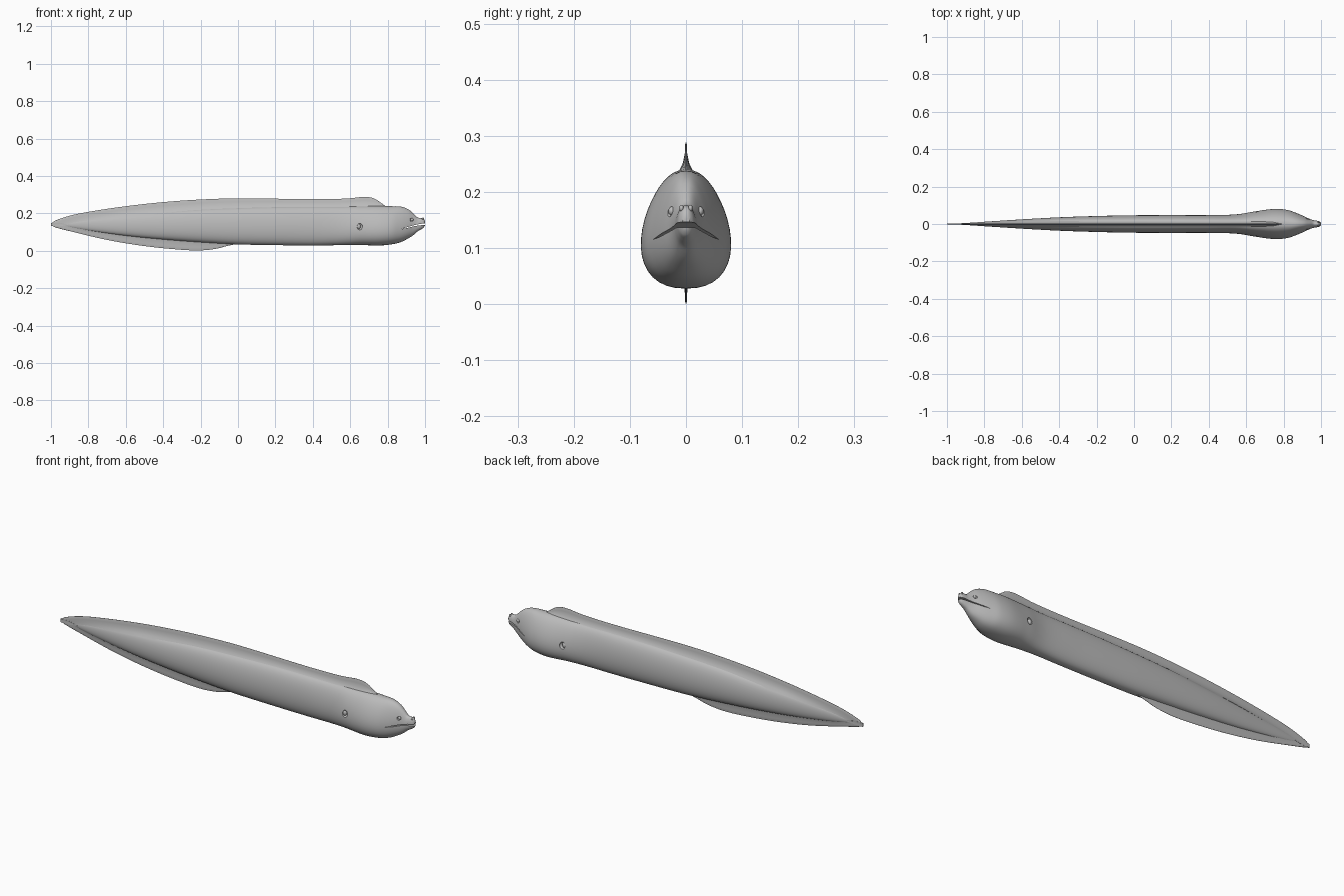
import bpy, bmesh, math
from mathutils import Vector

if "Cube" in bpy.data.objects:
    bpy.data.objects.remove(bpy.data.objects["Cube"])

skin = bpy.data.materials.new("grey_skin")
skin.diffuse_color = (0.5, 0.5, 0.5, 1)
skin.use_nodes = True
skin.node_tree.nodes["Principled BSDF"].inputs["Base Color"].default_value = skin.diffuse_color

# Body stations: x, belly height, back height, half width
BODY = [(-.95, .137, .143, .001), (-.9, .126, .152, .005), (-.8, .108, .168, .012),
        (-.6, .08, .19, .025), (-.4, .06, .208, .036), (-.2, .045, .223, .043),
        (0, .034, .231, .047), (.2, .03, .236, .048), (.4, .028, .237, .048),
        (.55, .03, .237, .052), (.65, .031, .239, .068), (.75, .028, .24, .08),
        (.82, .034, .238, .075), (.87, .046, .236, .058), (.91, .066, .222, .041),
        (.937, .083, .2, .028), (.96, .103, .178, .021), (.98, .115, .176, .017),
        (.993, .124, .171, .013), (1.0, .136, .158, .006)]
# Fin edges: x, height
DORSAL = [(-1, .145), (-.98, .16), (-.9, .187), (-.8, .208), (-.6, .238), (-.4, .26),
          (-.2, .274), (0, .28), (.4, .276), (.58, .279), (.68, .288), (.73, .279),
          (.77, .252), (.8, .232)]
VENTRAL = [(-1, .137), (-.98, .126), (-.9, .105), (-.7, .058), (-.5, .025), (-.3, .005),
           (-.2, .002), (-.12, .01), (-.06, .025), (0, .038)]


def sample(table, x):
    """Smooth interpolation of a station table along x."""
    x = min(max(x, table[0][0]), table[-1][0])
    i = 0
    while i < len(table) - 2 and x > table[i + 1][0]:
        i += 1

    def slope(j, c):
        a, b = table[max(j - 1, 0)], table[min(j + 1, len(table) - 1)]
        return (b[c] - a[c]) / (b[0] - a[0])
    p, q = table[i], table[i + 1]
    h = q[0] - p[0]
    t = (x - p[0]) / h
    return [(2*t**3 - 3*t*t + 1) * p[c] + (t**3 - 2*t*t + t) * h * slope(i, c)
            + (3*t*t - 2*t**3) * q[c] + (t**3 - t*t) * h * slope(i + 1, c)
            for c in range(1, len(p))]


def spread(a, b, n):
    return [a + (b - a) * i / n for i in range(n + 1)]


def finish(name, bm):
    bmesh.ops.recalc_face_normals(bm, faces=bm.faces)
    mesh = bpy.data.meshes.new(name)
    bm.to_mesh(mesh)
    bm.free()
    ob = bpy.data.objects.new(name, mesh)
    bpy.context.collection.objects.link(ob)
    mesh.materials.append(skin)
    return ob


def smooth(ob, angle=40):
    bpy.ops.object.select_all(action='DESELECT')
    ob.select_set(True)
    bpy.context.view_layer.objects.active = ob
    bpy.ops.object.shade_smooth_by_angle(angle=math.radians(angle))


def loft(name, rings):
    bm = bmesh.new()
    loops = [[bm.verts.new(p) for p in ring] for ring in rings]
    n = len(loops[0])
    for a, b in zip(loops, loops[1:]):
        for i in range(n):
            bm.faces.new((a[i], a[(i + 1) % n], b[(i + 1) % n], b[i]))
    bm.faces.new(loops[0])
    bm.faces.new(loops[-1])
    return finish(name, bm)


def ellipsoid(name, centre, radii):
    bm = bmesh.new()
    bmesh.ops.create_uvsphere(bm, u_segments=20, v_segments=12, radius=1)
    bmesh.ops.scale(bm, vec=Vector(radii), verts=bm.verts)
    bmesh.ops.translate(bm, vec=Vector(centre), verts=bm.verts)
    return finish(name, bm)


def body_ring(x, n=40):
    zb, zt, w = sample(BODY, x)
    pear = .06 + .19 * min(max((x - .4) / .3, 0), 1) * min(max((1 - x) / .1, 0), 1)
    ring = []
    for i in range(n):
        t = 2 * math.pi * i / n
        s, c = math.sin(t), math.cos(t)
        y = w * math.copysign(abs(s) ** .85, s) * (1 - pear * c) / (1 + .12 * pear)
        ring.append((x, y, (zb + zt) / 2 + (zt - zb) / 2 * c))
    return ring


# Body with a pear-shaped head
xs = spread(-.95, .6, 50) + spread(.6, .95, 35)[1:] + spread(.95, 1, 14)[1:]
body = loft("body", [body_ring(x) for x in xs])

# Mouth slit
slit = [(.868, .115), (.9, .125), (.94, .136), (.97, .143), (1.02, .149),
        (1.02, .138), (.97, .136), (.94, .131), (.9, .1205)]
cutters = [loft("mouth_cutter", [[(x, y, z) for x, z in slit] for y in (-.1, .1)])]

# Gill openings and eye sockets
for s in (-1, 1):
    cutters.append(ellipsoid("gill_cutter", (.65, s * .072, .13), (.016, .016, .019)))
    cutters.append(ellipsoid("socket_cutter", (.93, s * .032, .166), (.011, .008, .011)))
for c in cutters:
    mod = body.modifiers.new(c.name, 'BOOLEAN')
    mod.operation, mod.solver, mod.object = 'DIFFERENCE', 'EXACT', c
bpy.ops.object.select_all(action='DESELECT')
body.select_set(True)
bpy.context.view_layer.objects.active = body
bpy.ops.object.convert(target='MESH')
for c in cutters:
    bpy.data.objects.remove(c)
smooth(body)


# Thin fins with flared roots along the back and the belly
def fin(name, edge, side, flare):
    rings = []
    for x in spread(edge[0][0], edge[-1][0], 90):
        zb, zt, w = sample(BODY, x)
        root = zt - .012 if side > 0 else zb + .012
        tip = sample(edge, x)[0]
        f = min(flare, w * .6)
        prof = [(0, f + .002), (.2, f * .55 + .002), (.4, f * .2 + .0022),
                (.7, .002), (.95, .0016), (1, .0006)]
        half = [(x, t, root + (tip - root) * h) for h, t in prof]
        rings.append(half + [(x, -y, z) for _, y, z in reversed(half)])
    smooth(loft(name, rings), 60)


fin("dorsal_fin", DORSAL, 1, .017)
fin("ventral_fin", VENTRAL, -1, .006)

# Eyes, gill flaps and nostrils
for s, side in ((-1, "right"), (1, "left")):
    smooth(ellipsoid(side + "_eye", (.93, s * .0255, .166), (.008, .006, .008)))
    smooth(ellipsoid(side + "_gill_flap", (.645, s * .058, .13), (.011, .009, .014)))
    smooth(ellipsoid(side + "_nostril", (.988, s * .008, .171), (.006, .004, .006)))
